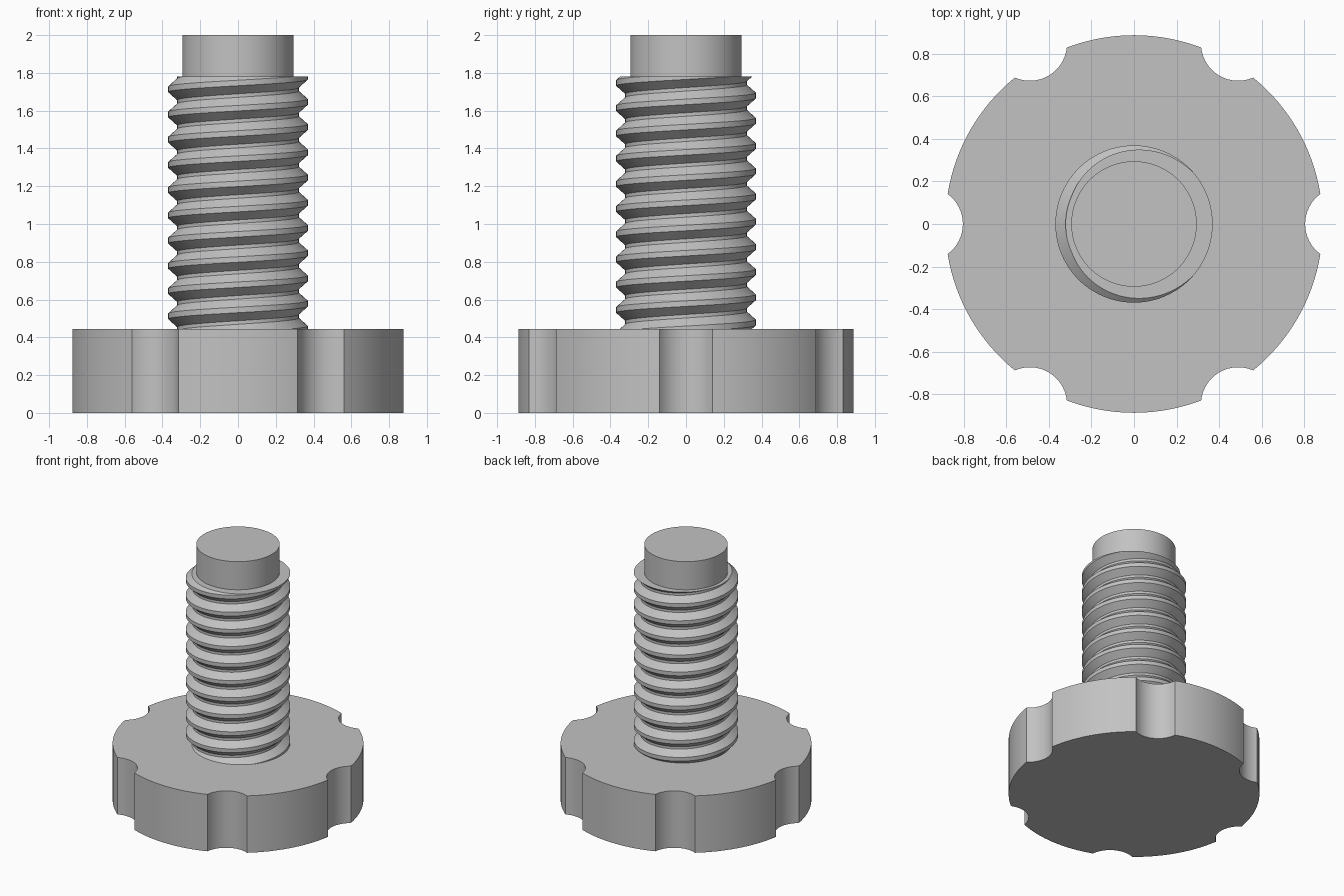
import bpy, bmesh
from math import sin, cos, pi, tau, atan2, acos, radians

HEAD_R, HEAD_H = 0.888, 0.445
THREAD_TOP, TOTAL_H = 1.78, 2.0
CREST_R, ROOT_R, TIP_R = 0.37, 0.322, 0.295
TURNS = 10
PITCH = (THREAD_TOP - HEAD_H) / TURNS
STEPS = 96  # segments around one turn

cube = bpy.data.objects.get("Cube")
if cube:
    bpy.data.objects.remove(cube, do_unlink=True)

grey = bpy.data.materials.new("light_grey_metal")
grey.use_nodes = True
colour = (0.54, 0.54, 0.54, 1)
grey.diffuse_color = colour
grey.node_tree.nodes["Principled BSDF"].inputs["Base Color"].default_value = colour


def finish(name, bm):
    """Turn a bmesh into a smooth-shaded object with sharp edges kept."""
    bmesh.ops.recalc_face_normals(bm, faces=bm.faces)
    mesh = bpy.data.meshes.new(name)
    bm.to_mesh(mesh)
    bm.free()
    mesh.materials.append(grey)
    obj = bpy.data.objects.new(name, mesh)
    bpy.context.collection.objects.link(obj)
    bpy.ops.object.select_all(action='DESELECT')
    obj.select_set(True)
    bpy.context.view_layer.objects.active = obj
    bpy.ops.object.shade_smooth_by_angle(angle=radians(30))
    return obj


def prism(name, outline, z0, z1):
    """Extrude a flat outline from z0 up to z1."""
    bm = bmesh.new()
    face = bm.faces.new([bm.verts.new((x, y, z0)) for x, y in outline])
    top = bmesh.ops.extrude_face_region(bm, geom=[face], use_keep_orig=True)
    verts = [g for g in top["geom"] if isinstance(g, bmesh.types.BMVert)]
    bmesh.ops.translate(bm, verts=verts, vec=(0, 0, z1 - z0))
    return finish(name, bm)


# Knob head: a disc with six round finger notches
NOTCH_R, NOTCH_C, NOTCHES = 0.175, 0.98, 6
half = acos((HEAD_R**2 + NOTCH_C**2 - NOTCH_R**2) / (2 * HEAD_R * NOTCH_C))
spread = atan2(HEAD_R * sin(half), NOTCH_C - HEAD_R * cos(half))
outline = []
for n in range(NOTCHES):
    a = n * tau / NOTCHES
    for k in range(17):  # concave notch
        b = a + pi + spread - 2 * spread * k / 16
        outline.append((NOTCH_C * cos(a) + NOTCH_R * cos(b),
                        NOTCH_C * sin(a) + NOTCH_R * sin(b)))
    for k in range(1, 16):  # rim up to the next notch
        b = a + half + (tau / NOTCHES - 2 * half) * k / 16
        outline.append((HEAD_R * cos(b), HEAD_R * sin(b)))
prism("knob_head", outline, 0, HEAD_H)

# Threaded shaft: a trapezoid profile swept along a right-handed helix
profile = [(CREST_R, -0.11), (CREST_R, 0.11), (ROOT_R, 0.43), (ROOT_R, 0.57)]
bm = bmesh.new()
count = STEPS * (TURNS + 4)
rows = []
for i in range(count):
    a = tau * i / STEPS
    z = HEAD_H + PITCH * (i / STEPS - 2)
    rows.append([bm.verts.new((r * cos(a), r * sin(a), z + PITCH * d))
                 for r, d in profile])
for i in range(count - 1):
    for j in range(3):
        bm.faces.new((rows[i][j], rows[i + 1][j], rows[i + 1][j + 1], rows[i][j + 1]))
    if i + STEPS + 1 < count:  # join to the next turn
        up, up_next = rows[i + STEPS][0], rows[i + STEPS + 1][0]
        bm.faces.new((rows[i][3], rows[i + 1][3], up_next, up))

# Cut the shaft ends flat and cap them
for z, side in ((HEAD_H - 0.05, -1), (THREAD_TOP, 1)):
    geom = bm.verts[:] + bm.edges[:] + bm.faces[:]
    bmesh.ops.bisect_plane(bm, geom=geom, dist=1e-6, plane_co=(0, 0, z),
                           plane_no=(0, 0, side), clear_outer=True)
bmesh.ops.remove_doubles(bm, verts=bm.verts, dist=1e-5)
bmesh.ops.holes_fill(bm, edges=[e for e in bm.edges if e.is_boundary], sides=0)
finish("threaded_shaft", bm)

# Plain tip
ring = [(TIP_R * cos(tau * k / STEPS), TIP_R * sin(tau * k / STEPS)) for k in range(STEPS)]
prism("shaft_tip", ring, THREAD_TOP - 0.05, TOTAL_H)
